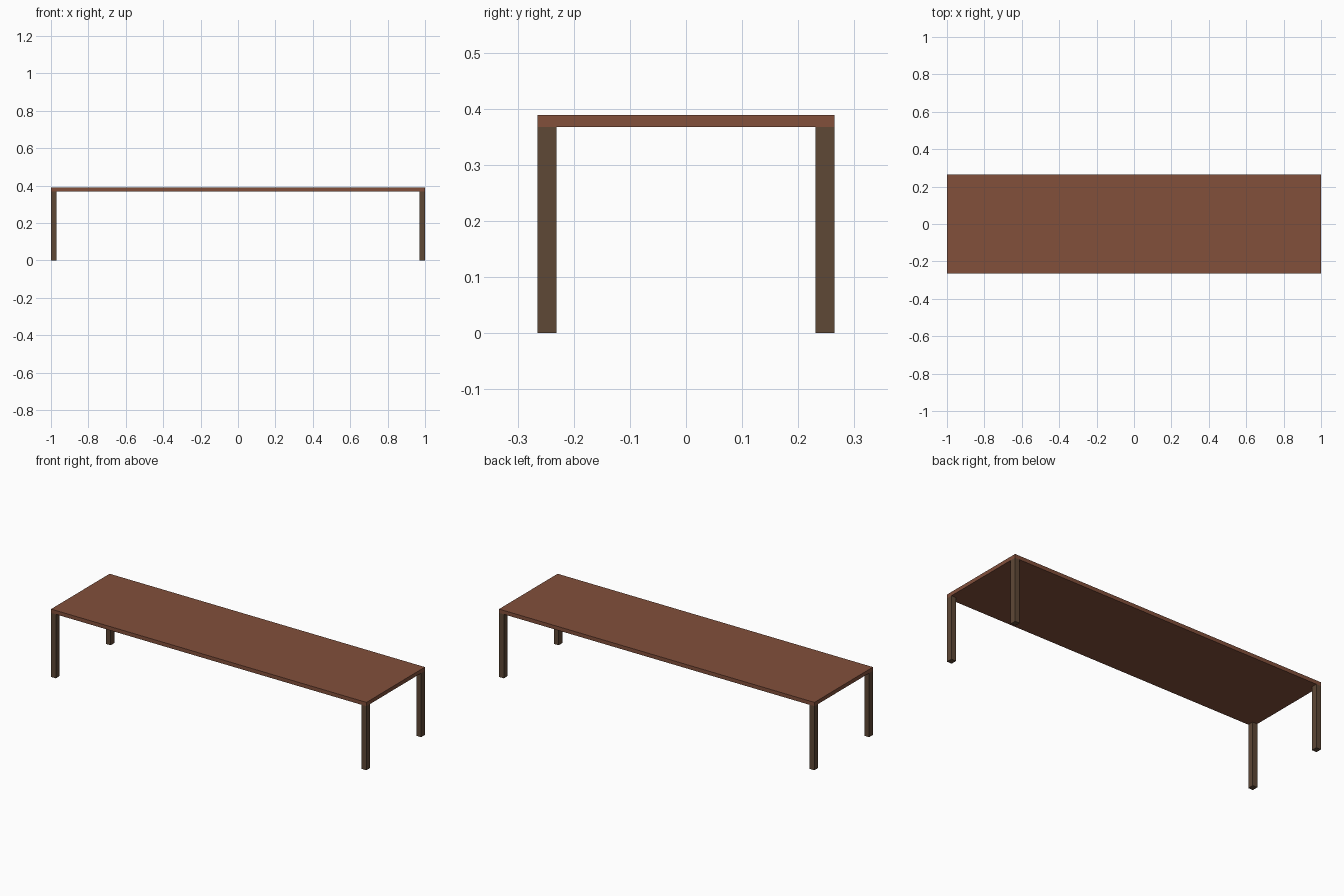
import bpy

if "Cube" in bpy.data.objects:
    bpy.data.objects.remove(bpy.data.objects["Cube"])


def material(name, color):
    m = bpy.data.materials.new(name)
    m.diffuse_color = (*color, 1)
    m.use_nodes = True
    m.node_tree.nodes["Principled BSDF"].inputs["Base Color"].default_value = m.diffuse_color
    return m


def box(name, lo, hi, mat):
    """Axis-aligned box between two corners."""
    bpy.ops.mesh.primitive_cube_add(size=1, location=[(a + b) / 2 for a, b in zip(lo, hi)])
    ob = bpy.context.object
    ob.name = name
    ob.scale = [b - a for a, b in zip(lo, hi)]
    bpy.ops.object.transform_apply(location=False, rotation=False, scale=True)
    ob.data.materials.append(mat)
    return ob


red_wood = material("reddish brown wood", (0.223, 0.079, 0.044))
dark_wood = material("dark brown wood", (0.112, 0.065, 0.037))

HX, HY, H = 1.0, 0.265, 0.389      # half length, half depth, height
UNDER = 0.367                      # underside of the top
LEG_X, LEG_Y = 0.03, 0.034         # leg section

# Table top
box("table_top", (-HX, -HY, UNDER), (HX, HY, H), red_wood)

# Four corner legs, flush with the top's edges
for sx, side in ((-1, "left"), (1, "right")):
    for sy, end in ((-1, "front"), (1, "back")):
        cx, cy = sx * (HX - LEG_X / 2), sy * (HY - LEG_Y / 2)
        box(f"{end}_{side}_leg",
            (cx - LEG_X / 2, cy - LEG_Y / 2, 0),
            (cx + LEG_X / 2, cy + LEG_Y / 2, UNDER), dark_wood)
